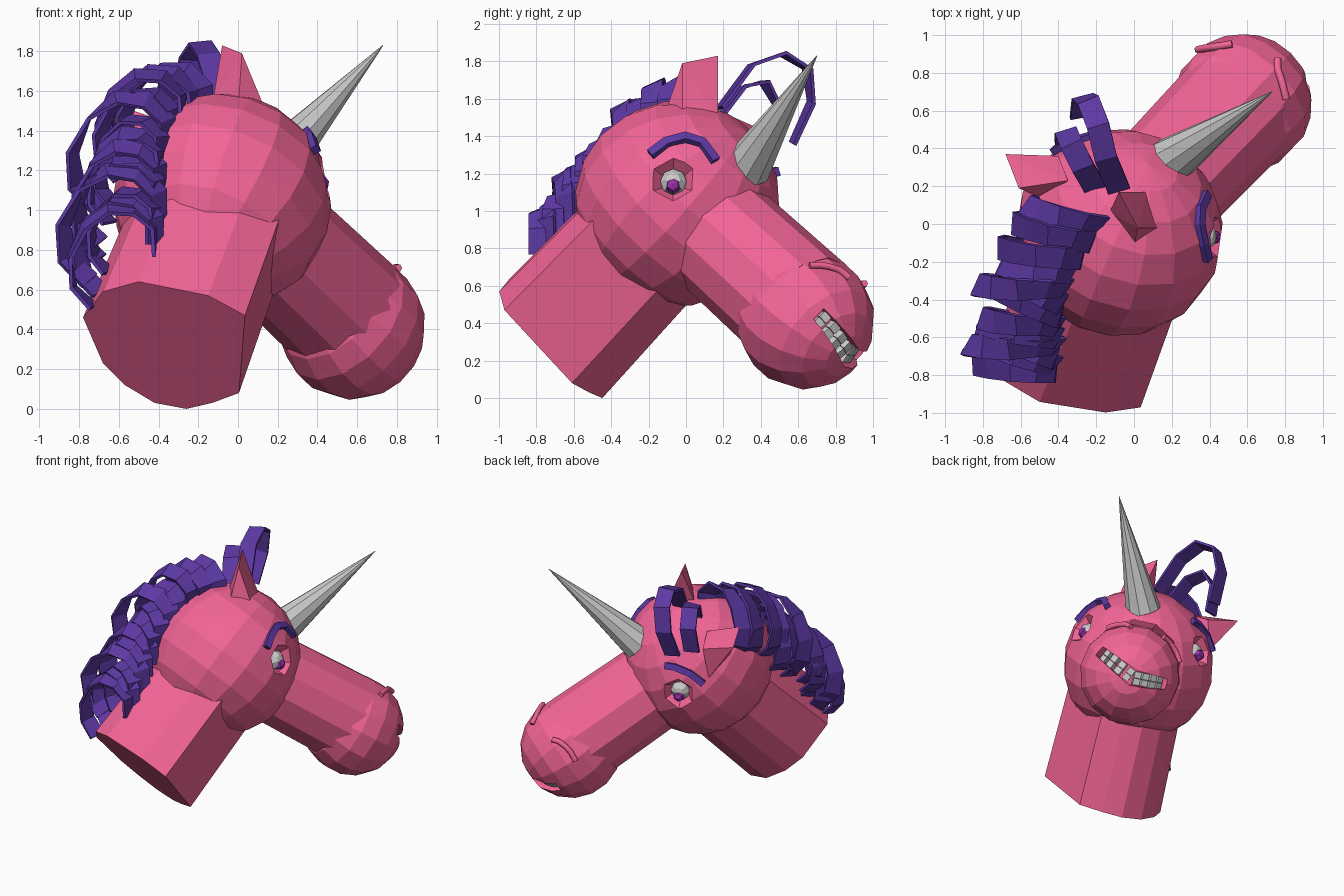
import bpy, bmesh, random
from mathutils import Vector as V, Matrix

if "Cube" in bpy.data.objects:
    bpy.data.objects.remove(bpy.data.objects["Cube"])

random.seed(11)


def material(name, rgb):
    m = bpy.data.materials.new(name)
    m.diffuse_color = (*rgb, 1)
    m.use_nodes = True
    m.node_tree.nodes["Principled BSDF"].inputs["Base Color"].default_value = m.diffuse_color
    return m


PINK = material("pink", (0.90, 0.13, 0.31))
PURPLE = material("purple", (0.11, 0.04, 0.37))
IRIS = material("iris", (0.30, 0.03, 0.40))


def finish(name, bm, mat=None):
    bmesh.ops.recalc_face_normals(bm, faces=bm.faces)
    me = bpy.data.meshes.new(name)
    bm.to_mesh(me)
    bm.free()
    if mat:
        me.materials.append(mat)
    ob = bpy.data.objects.new(name, me)
    bpy.context.collection.objects.link(ob)
    return ob


def frame(pos, axis):
    return Matrix.Translation(V(pos)) @ V(axis).to_track_quat('Z', 'Y').to_matrix().to_4x4()


def ball(name, c, r, axis, seg, rings, mat=None):
    bm = bmesh.new()
    bmesh.ops.create_uvsphere(bm, u_segments=seg, v_segments=rings, radius=r, matrix=frame(c, axis))
    return finish(name, bm, mat)


def cone(name, p, q, r1, r2, seg, mat=None):
    p, q = V(p), V(q)
    bm = bmesh.new()
    bmesh.ops.create_cone(bm, cap_ends=True, segments=seg, radius1=r1, radius2=r2,
                          depth=(q - p).length, matrix=frame((p + q) / 2, q - p))
    return finish(name, bm, mat)


def hull(name, pts, mat=None):
    bm = bmesh.new()
    for p in pts:
        bm.verts.new(p)
    bmesh.ops.convex_hull(bm, input=bm.verts[:])
    return finish(name, bm, mat)


def sweep(name, pts, width_at, thick, mat=None):
    """Box-section strip along pts; width_at(i, tangent) gives its half-width vector."""
    pts = [V(p) for p in pts]
    bm = bmesh.new()
    rows = []
    for i, p in enumerate(pts):
        t = (pts[min(i + 1, len(pts) - 1)] - pts[max(i - 1, 0)]).normalized()
        w = width_at(i, t)
        n = t.cross(w).normalized() * thick / 2
        rows.append([bm.verts.new(p + o) for o in (w + n, w - n, -w - n, -w + n)])
    for a, b in zip(rows, rows[1:]):
        for k in range(4):
            bm.faces.new((a[k], a[k - 1], b[k - 1], b[k]))
    bm.faces.new(rows[0])
    bm.faces.new(rows[-1])
    return finish(name, bm, mat)


def on_sphere(p, c, r):
    return c + (V(p) - c).normalized() * r


def cut(ob, cutter):
    cutter.hide_render = True
    cutter.display_type = 'WIRE'
    mod = ob.modifiers.new("cut", 'BOOLEAN')
    mod.operation, mod.solver, mod.object = 'DIFFERENCE', 'EXACT', cutter


HEAD = V((-0.08, -0.045, 1.04))
MUZ = V((0.575, 0.64, 0.415))
SNOUT = (MUZ - HEAD).normalized()

# Neck: slanted flat-cut outline pushed up into the skull
outline = [(-0.78, 0.46), (-0.68, 0.59), (-0.5, 0.64), (-0.15, 0.57), (0.035, 0.47), (0.005, 0.08),
           (-0.13, 0.03), (-0.26, 0.0), (-0.42, 0.03), (-0.57, 0.12), (-0.68, 0.23)]
base = [V((x, -0.68 - 0.34 * (x + 0.37) - 0.90 * (z - 0.3), z)) for x, z in outline]
mid = V((-0.37, -0.68, 0.30))
hull("neck", base + [mid + V((0.22, 0.54, 0.57)) + (p - mid) * 0.95 for p in base], PINK)

# Skull, snout, muzzle
head = ball("head", HEAD, 0.552, (0.28, 0.66, 0.70), 16, 10, PINK)
cone("snout", HEAD + SNOUT * 0.2 + V((0, 0, 0.035)), MUZ - SNOUT * 0.03 + V((0, 0, 0.035)), 0.325, 0.34, 12, PINK)
muzzle = ball("muzzle", MUZ, 0.37, SNOUT, 14, 9, PINK)

# Horn
cone("horn", (0.19, 0.33, 1.235), (0.73, 0.70, 1.83), 0.13, 0.002, 10)

# Ears: wedges with a short ridge at the tip
hull("right_ear", [(-0.08, 0.17, 1.83), (0.02, -0.02, 1.79), (-0.13, 0.06, 1.53),
                   (0, -0.12, 1.5), (0.14, -0.02, 1.5), (0.07, 0.17, 1.5)], PINK)
hull("left_ear", [(-0.68, 0.37, 1.45), (-0.61, 0.19, 1.53), (-0.40, 0.36, 1.36),
                  (-0.35, 0.23, 1.44), (-0.46, 0.12, 1.22), (-0.44, 0.34, 1.13)], PINK)

# Eyes: six-sided sockets cut into the skull, eyeball and iris
for side, p in (("right", (0.44, -0.07, 1.17)), ("left", (-0.25, 0.45, 1.0))):
    d = (V(p) - HEAD).normalized()
    cut(head, cone(side + "_socket_cutter", HEAD + d * 0.46, HEAD + d * 0.60, 0.06, 0.18, 6))
    ball(side + "_eyeball", HEAD + d * 0.455, 0.078, d, 8, 6)
    ball(side + "_iris", HEAD + d * 0.51 + V((0, 0, -0.03)), 0.045, d, 6, 4, IRIS)

# Eyebrows: curved strips on the skull
brows = {"right": [(0.42, -0.2, 1.32), (0.40, -0.11, 1.39), (0.38, 0, 1.42), (0.37, 0.09, 1.38), (0.39, 0.16, 1.27)],
         "left": [(-0.15, 0.46, 1.20), (-0.22, 0.44, 1.20), (-0.31, 0.38, 1.16), (-0.38, 0.33, 1.09)]}
for side, pts in brows.items():
    pts = [on_sphere(p, HEAD, 0.552) for p in pts]
    sweep(side + "_eyebrow", pts,
          lambda i, t, pts=pts: t.cross((pts[i] - HEAD).normalized()) * 0.024, 0.05, PURPLE)

# Nostrils: raised arches
arches = {"right": [(0.80, 0.66, 0.70), (0.81, 0.71, 0.73), (0.80, 0.77, 0.73), (0.77, 0.83, 0.70), (0.75, 0.86, 0.63)],
          "left": [(0.52, 0.95, 0.61), (0.46, 0.98, 0.63), (0.40, 0.97, 0.60), (0.36, 0.95, 0.55), (0.33, 0.93, 0.48)]}
for side, pts in arches.items():
    cu = bpy.data.curves.new(side + "_nostril", 'CURVE')
    cu.dimensions = '3D'
    cu.bevel_depth, cu.bevel_resolution, cu.use_fill_caps = 0.02, 1, True
    sp = cu.splines.new('POLY')
    sp.points.add(len(pts) - 1)
    for q, p in zip(sp.points, pts):
        q.co = (*on_sphere(p, MUZ, 0.375), 1)
    cu.materials.append(PINK)
    bpy.context.collection.objects.link(bpy.data.objects.new(side + "_nostril", cu))

# Mouth: curved slot across the muzzle with two rows of teeth
keys = [V((0.30, 0.06, 0.03)).normalized(), V((0.17, 0.24, -0.20)).normalized(), V((-0.10, 0.31, -0.19)).normalized()]


def mouth_dir(t):
    a, b, s = (keys[0], keys[1], t * 2) if t < 0.5 else (keys[1], keys[2], t * 2 - 1)
    return a.slerp(b, s)


dirs = [mouth_dir(i / 8) for i in range(9)]
slot = sweep("mouth_cutter", [MUZ + d * 0.37 for d in dirs],
             lambda i, t: t.cross(dirs[i]).normalized() * (0.06 - 0.02 * abs(i - 4) / 4), 0.18)
cut(muzzle, slot)
for i in range(8):
    d = mouth_dir((i + 0.5) / 8)
    along = (mouth_dir((i + 1) / 8) - mouth_dir(i / 8)).normalized()
    up = along.cross(d).normalized()
    for row, s in (("upper", 1), ("lower", -1)):
        bm = bmesh.new()
        m = Matrix((along, up, d)).transposed().to_4x4()
        m.translation = MUZ + d * 0.30 + up * 0.025 * s
        bmesh.ops.create_cube(bm, size=1, matrix=m @ Matrix.Diagonal((0.05, 0.047, 0.05, 1)))
        finish(f"{row}_tooth_{i + 1}", bm)

# Forelock: two strips arching forward beside the horn
locks = [[(-0.08, 0.18, 1.55), (-0.15, 0.35, 1.78), (-0.19, 0.52, 1.84), (-0.24, 0.65, 1.76), (-0.27, 0.67, 1.58), (-0.28, 0.57, 1.36)],
         [(-0.20, 0.18, 1.50), (-0.27, 0.30, 1.66), (-0.33, 0.42, 1.69), (-0.36, 0.49, 1.56), (-0.36, 0.44, 1.36)]]
for k, pts in enumerate(locks):
    sweep(f"forelock_{k + 1}", pts,
          lambda i, t: (V((1, 0.3, 0.1)) - t * t.dot(V((1, 0.3, 0.1)))).normalized() * 0.06, 0.02, PURPLE)

# Mane: curled strips rooted along the crest, flopping over to the left
crest = [V(p) for p in ((-0.21, 0.0, 1.57), (-0.32, -0.18, 1.53), (-0.40, -0.34, 1.40), (-0.43, -0.48, 1.25),
                        (-0.44, -0.60, 1.10), (-0.45, -0.70, 0.97), (-0.46, -0.78, 0.86))]
curl = [V(p) for p in ((0.04, 0, -0.10), (0.04, 0, 0.05), (-0.06, 0, 0.15), (-0.21, 0.01, 0.16), (-0.34, 0.03, 0.06),
                       (-0.42, 0.05, -0.11), (-0.40, 0.06, -0.27), (-0.29, 0.04, -0.38))]
COUNT = 13
for k in range(COUNT):
    f = k / (COUNT - 1) * (len(crest) - 1)
    j = min(int(f), len(crest) - 2)
    root = crest[j].lerp(crest[j + 1], f - j)
    size = random.uniform(0.78, 1.03) - 0.1 * (k > 9)
    turn = Matrix.Rotation(random.uniform(-0.45, 0.1), 3, 'Z')
    axis = V((random.uniform(0, 0.7), 0.75, random.uniform(0.2, 0.8)))
    pts = [root + turn @ c * size for c in curl]
    sweep(f"mane_curl_{k + 1}", pts,
          lambda i, t, a=axis: (a - t * t.dot(a)).normalized() * 0.062, 0.02, PURPLE)
